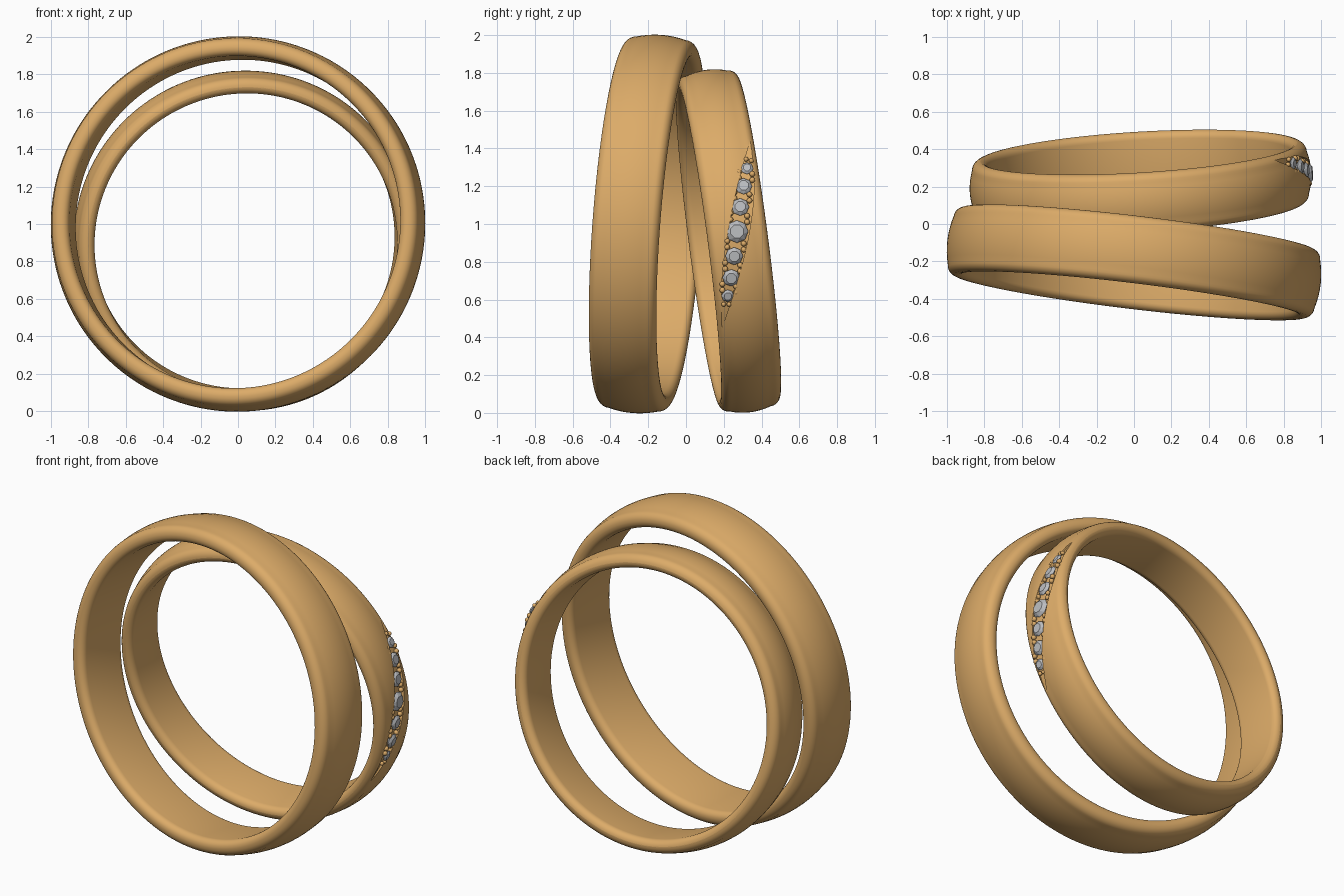
import bpy, bmesh
from math import pi, sin, cos, sqrt
from mathutils import Vector, Matrix

if "Cube" in bpy.data.objects:
    bpy.data.objects.remove(bpy.data.objects["Cube"])


def material(name, rgb):
    m = bpy.data.materials.new(name)
    m.diffuse_color = (*rgb, 1)
    m.use_nodes = True
    m.node_tree.nodes["Principled BSDF"].inputs["Base Color"].default_value = m.diffuse_color
    return m


gold = material("gold", (0.72, 0.41, 0.14))
stone = material("stone", (0.50, 0.51, 0.53))


def make_object(name, bm, mat=None, angle=None):
    bmesh.ops.recalc_face_normals(bm, faces=bm.faces)
    mesh = bpy.data.meshes.new(name)
    bm.to_mesh(mesh)
    bm.free()
    ob = bpy.data.objects.new(name, mesh)
    bpy.context.collection.objects.link(ob)
    if mat:
        mesh.materials.append(mat)
    if angle:
        smooth(ob, angle)
    return ob


def activate(ob):
    bpy.ops.object.select_all(action='DESELECT')
    ob.select_set(True)
    bpy.context.view_layer.objects.active = ob


def smooth(ob, angle):
    activate(ob)
    bpy.ops.object.shade_smooth_by_angle(angle=angle)


def band_profile(hw, r_out, r_in):
    """Rounded, slightly domed cross-section as (axial, radial) points."""
    dome, ro, ri = 0.018, 0.05, 0.04
    half = [(t * (hw - ro), r_out - dome * t * t) for t in (0, 0.25, 0.5, 0.75)]
    for i in range(7):
        a = pi / 2 * (1 - i / 6)
        half.append((hw - ro + ro * cos(a), r_out - dome - ro + ro * sin(a)))
    for i in range(7):
        a = -pi / 2 * i / 6
        half.append((hw - ri + ri * cos(a), r_in + ri + ri * sin(a)))
    half.append((0, r_in))
    return half + [(-v, r) for v, r in half[-2:0:-1]]


def band(name, centre, axis, hw, r_out, r_in, n=160):
    """Revolve the band profile round a tilted axis."""
    u = Vector((1, 0, 0)).cross(axis).normalized()
    w = axis.cross(u)
    prof = band_profile(hw, r_out, r_in)
    bm = bmesh.new()
    loops = [[bm.verts.new(centre + axis * v + r * (u * cos(2 * pi * i / n) + w * sin(2 * pi * i / n)))
              for v, r in prof] for i in range(n)]
    k = len(prof)
    for i in range(n):
        a, b = loops[i], loops[(i + 1) % n]
        for j in range(k):
            bm.faces.new((a[j], a[(j + 1) % k], b[(j + 1) % k], b[j]))
    return make_object(name, bm, gold)


# The two leaning bands
c1, n1 = Vector((0, -0.205, 1.0)), Vector((0.12, 1, -0.075)).normalized()
c2, n2 = Vector((0.035, 0.225, 0.91)), Vector((-0.06, 1, 0.13)).normalized()
large = band("large_band", c1, n1, 0.18, 1.004, 0.89)
smooth(large, 0.6)
R2 = 0.914
small = band("small_band", c2, n2, 0.16, R2, 0.81)


def on_band(y, z, r):
    """Point at radius r about the small band's axis, on its right side."""
    x = c2.x + 0.8
    for _ in range(30):
        d = Vector((x, y, z)) - c2
        x += r - (d - n2 * d.dot(n2)).length
    return Vector((x, y, z))


def outward(p):
    d = p - c2
    return (d - n2 * d.dot(n2)).normalized()


# Pointed recess: left and right edges run between the two tips
def edge(pts, t):
    s = t * (len(pts) - 1)
    i = min(max(int(s), 1), len(pts) - 3) if len(pts) > 3 else 0
    i = min(int(s), len(pts) - 2)
    p0, p1, p2, p3 = [Vector(pts[min(max(k, 0), len(pts) - 1)]) for k in range(i - 1, i + 3)]
    f = s - i
    return 0.5 * (2 * p1 + (p2 - p0) * f + (2 * p0 - 5 * p1 + 4 * p2 - p3) * f * f
                  + (3 * p1 - p0 - 3 * p2 + p3) * f ** 3)


left = [(0.187, 0.44), (0.190, 0.69), (0.220, 0.94), (0.270, 1.19), (0.343, 1.45)]
right = [(0.187, 0.44), (0.270, 0.69), (0.332, 0.94), (0.360, 1.19), (0.343, 1.45)]
floor_r = R2 - 0.028
bm = bmesh.new()
rows = []
for i in range(33):
    l, r = edge(left, i / 32), edge(right, i / 32)
    if i in (0, 32):
        l, r = l - Vector((0.001, 0)), r + Vector((0.001, 0))
    rows.append([bm.verts.new(on_band(q[0], q[1], rad)) for q, rad in
                 ((l, floor_r), (r, floor_r), (r, R2 + 0.05), (l, R2 + 0.05))])
for a, b in zip(rows, rows[1:]):
    for j in range(4):
        bm.faces.new((a[j], a[(j + 1) % 4], b[(j + 1) % 4], b[j]))
bm.faces.new(rows[0])
bm.faces.new(rows[-1])
cutter = make_object("recess_cutter", bm)
cutter.hide_render = True
mod = small.modifiers.new("recess", 'BOOLEAN')
mod.object, mod.operation, mod.solver = cutter, 'DIFFERENCE', 'EXACT'
activate(small)
bpy.ops.object.modifier_apply(modifier=mod.name)
bpy.data.objects.remove(cutter)
smooth(small, 0.6)


# Faceted stones: (y, z, radius)
stones = [(0.221, 0.62, 0.034), (0.239, 0.715, 0.046), (0.255, 0.83, 0.047), (0.270, 0.96, 0.060),
          (0.287, 1.09, 0.047), (0.305, 1.20, 0.045), (0.323, 1.295, 0.034)]


def add_stone(bm, p, nrm, r):
    rot = nrm.to_track_quat('Z', 'Y').to_matrix()
    pts = []
    for rad, h, off in ((0.62, 0.32, 0.5), (1.0, 0.0, 0), (0.35, -0.45, 0.5)):
        pts.append([bm.verts.new(p + rot @ Vector((rad * r * cos(2 * pi * (i + off) / 8),
                                                   rad * r * sin(2 * pi * (i + off) / 8), h * r)))
                    for i in range(8)])
    top, girdle, low = pts
    bm.faces.new(top)
    bm.faces.new(low)
    for i in range(8):
        j = (i + 1) % 8
        for ring in (top, low):
            bm.faces.new((girdle[i], girdle[j], ring[i]))
            bm.faces.new((ring[i], girdle[j], ring[j]))


bm = bmesh.new()
for y, z, r in stones:
    p = on_band(y, z, floor_r + 0.016)
    add_stone(bm, p, outward(p), r)
make_object("stones", bm, stone)

# Setting beads: a pair in each gap on both sides, smaller ones at the ends
bm = bmesh.new()


def bead(y, z, r):
    bmesh.ops.create_icosphere(bm, subdivisions=2, radius=r,
                               matrix=Matrix.Translation(on_band(y, z, floor_r + 0.012)))


for (y0, z0, r0), (y1, z1, r1) in zip(stones, stones[1:]):
    f = r0 / (r0 + r1)
    y, z = y0 + (y1 - y0) * f, z0 + (z1 - z0) * f
    d = 0.6 * (r0 + r1) / 2 + 0.012
    for s in (-1, 1):
        for dz in (-0.016, 0.016):
            bead(y + s * d, z - s * d * 0.15 + dz, 0.0155)
for y, z in ((0.2, 0.575), (0.228, 0.575), (0.318, 1.343), (0.345, 1.335)):
    bead(y, z, 0.013)
make_object("setting_beads", bm, gold, 0.6)
